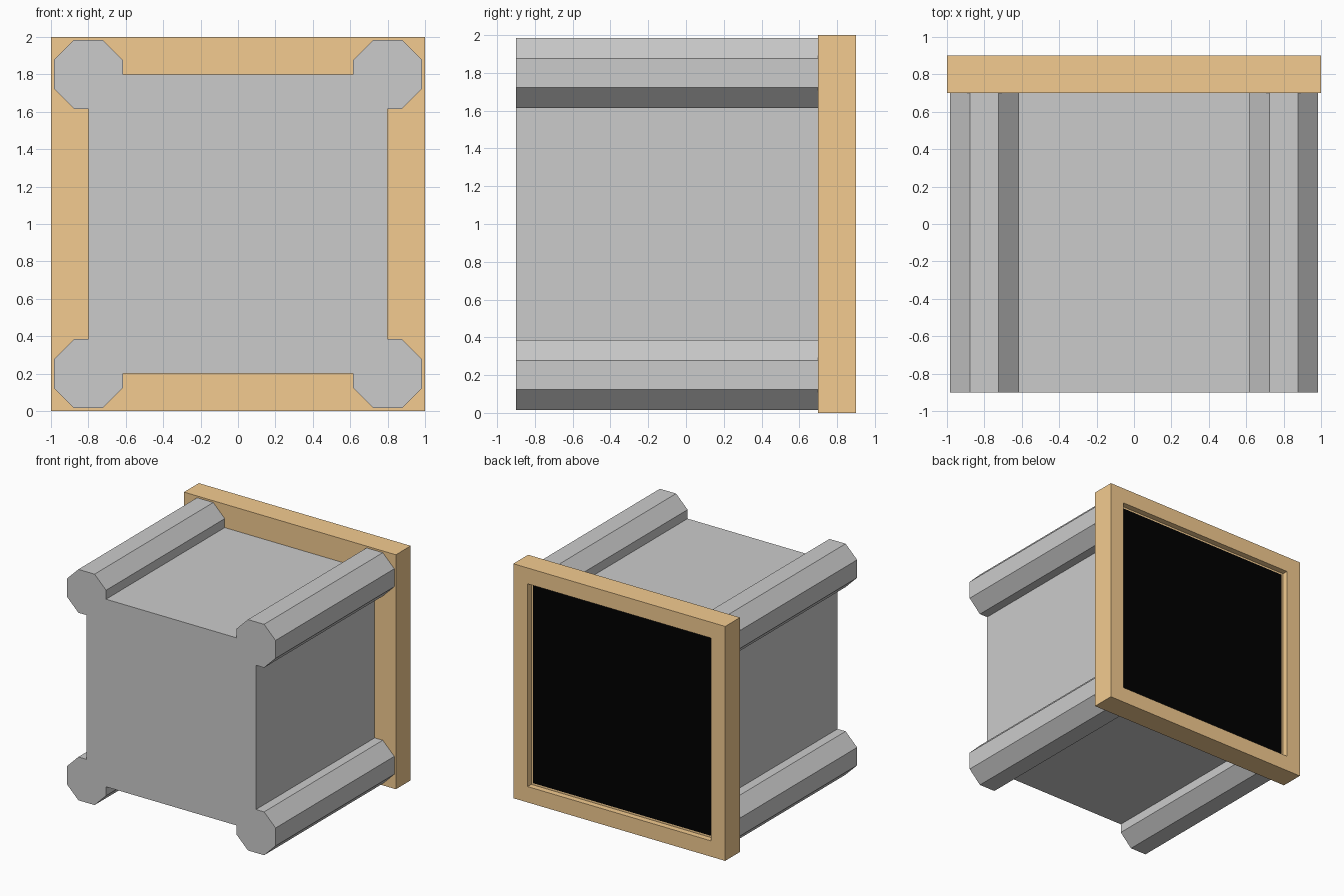
import bpy, bmesh
from math import sin, cos, pi

if "Cube" in bpy.data.objects:
    bpy.data.objects.remove(bpy.data.objects["Cube"])

CENTRE_Z = 1.0


def make_object(name, bm, colour=None):
    bmesh.ops.recalc_face_normals(bm, faces=bm.faces)
    mesh = bpy.data.meshes.new(name)
    bm.to_mesh(mesh)
    bm.free()
    obj = bpy.data.objects.new(name, mesh)
    bpy.context.collection.objects.link(obj)
    if colour:
        mat = bpy.data.materials.new(name + "_colour")
        mat.diffuse_color = (*colour, 1)
        mat.use_nodes = True
        mat.node_tree.nodes["Principled BSDF"].inputs["Base Color"].default_value = mat.diffuse_color
        mesh.materials.append(mat)
    return obj


def ring(bm, half, y):
    return [bm.verts.new((sx * half, y, CENTRE_Z + sz * half))
            for sx, sz in ((-1, -1), (1, -1), (1, 1), (-1, 1))]


# Body: square block with an octagonal post on each corner, one extruded profile
HALF, POST_R = 0.8, 0.2
APOTHEM = POST_R * cos(pi / 8)
corner = [(HALF, HALF - APOTHEM)]
corner += [(HALF + POST_R * cos(a), HALF + POST_R * sin(a))
           for a in (pi / 8 + i * pi / 4 for i in range(-2, 4))]
corner += [(HALF - APOTHEM, HALF)]
profile = []
for turn in range(4):
    c, s = (1, 0, -1, 0)[turn], (0, 1, 0, -1)[turn]
    profile += [(c * x - s * z, s * x + c * z) for x, z in corner]

bm = bmesh.new()
front = bm.faces.new([bm.verts.new((x, -0.9, CENTRE_Z + z)) for x, z in profile])
ext = bmesh.ops.extrude_face_region(bm, geom=[front], use_keep_orig=True)
bmesh.ops.translate(bm, vec=(0, 1.6, 0),
                    verts=[v for v in ext["geom"] if isinstance(v, bmesh.types.BMVert)])
make_object("body", bm)

# Frame: square slab with a shallow stepped recess at the back
bm = bmesh.new()
rings = [ring(bm, h, y) for h, y in
         ((1, 0.7), (1, 0.9), (0.865, 0.9), (0.865, 0.85), (0.85, 0.85))]
bm.faces.new(rings[0])
for a, b in zip(rings, rings[1:]):
    for i in range(4):
        j = (i + 1) % 4
        bm.faces.new((a[i], a[j], b[j], b[i]))
make_object("back_frame", bm, (0.9, 0.6, 0.28))

# Screen: black panel filling the recess, facing +y
bm = bmesh.new()
outer = ring(bm, 0.85, 0.85)
inner = ring(bm, 0.85, 0.84)
bm.faces.new(outer)
bm.faces.new(inner)
for i in range(4):
    j = (i + 1) % 4
    bm.faces.new((outer[i], outer[j], inner[j], inner[i]))
make_object("back_panel", bm, (0, 0, 0))
